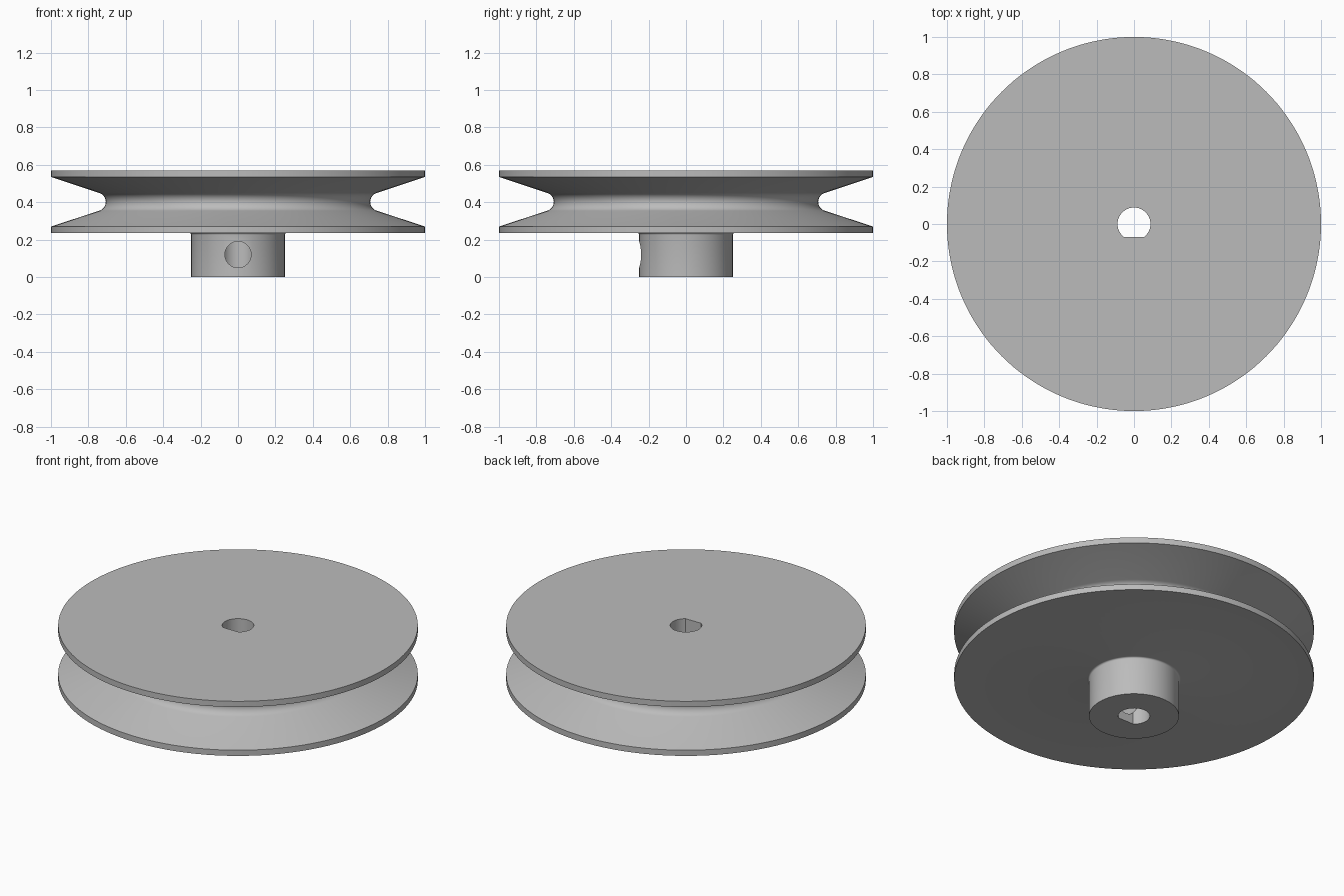
import bpy, bmesh, math
from mathutils import Matrix

cube = bpy.data.objects.get("Cube")
if cube:
    bpy.data.objects.remove(cube)

grey = bpy.data.materials.new("plain_grey")
grey.use_nodes = True
colour = (0.5, 0.5, 0.5, 1)
grey.diffuse_color = colour
grey.node_tree.nodes["Principled BSDF"].inputs["Base Color"].default_value = colour


def make_object(name, bm):
    bmesh.ops.recalc_face_normals(bm, faces=bm.faces)
    mesh = bpy.data.meshes.new(name)
    bm.to_mesh(mesh)
    bm.free()
    mesh.materials.append(grey)
    obj = bpy.data.objects.new(name, mesh)
    bpy.context.collection.objects.link(obj)
    return obj


def arc(cx, cz, r, start, end, steps):
    angles = [math.radians(start + (end - start) * i / steps) for i in range(steps + 1)]
    return [(cx + r * math.cos(a), cz + r * math.sin(a)) for a in angles]


def lathe(name, profile, segments):
    bm = bmesh.new()
    verts = [bm.verts.new((r, 0, z)) for r, z in profile]
    edges = [bm.edges.new(pair) for pair in zip(verts, verts[1:])]
    bmesh.ops.spin(bm, geom=verts + edges, axis=(0, 0, 1), cent=(0, 0, 0),
                   angle=math.tau, steps=segments, use_duplicate=False)
    bmesh.ops.remove_doubles(bm, verts=bm.verts, dist=0.0001)
    return make_object(name, bm)


# Grooved wheel with a filleted hub below
groove = arc(0.757, 0.402, 0.05, 252, 108, 16)
fillet = arc(0.26, 0.225, 0.01, 180, 90, 4)
profile = ([(0, 0), (0.25, 0)] + fillet + [(1, 0.235), (1, 0.27)]
           + groove + [(1, 0.535), (1, 0.57), (0, 0.57)])
pulley = lathe("pulley_wheel", profile, 144)

# Shaft bore: a cylinder with one flat side towards the front
bore_bm = bmesh.new()
bmesh.ops.create_cone(bore_bm, cap_ends=True, segments=64, radius1=0.088,
                      radius2=0.088, depth=2)
cut = bmesh.ops.bisect_plane(
    bore_bm, geom=bore_bm.verts[:] + bore_bm.edges[:] + bore_bm.faces[:],
    plane_co=(0, -0.07, 0), plane_no=(0, -1, 0), clear_outer=True)
bmesh.ops.holes_fill(bore_bm, edges=[e for e in bore_bm.edges if e.is_boundary])
bore = make_object("bore_cutter", bore_bm)

# Set screw hole from the front of the hub into the bore
screw_bm = bmesh.new()
bmesh.ops.create_cone(
    screw_bm, cap_ends=True, segments=48, radius1=0.07, radius2=0.07, depth=0.4,
    matrix=Matrix.Translation((0, -0.2, 0.12)) @ Matrix.Rotation(math.pi / 2, 4, "X"))
screw_hole = make_object("screw_hole_cutter", screw_bm)

bpy.context.view_layer.objects.active = pulley
for cutter in (bore, screw_hole):
    mod = pulley.modifiers.new(cutter.name, "BOOLEAN")
    mod.operation = "DIFFERENCE"
    mod.solver = "EXACT"
    mod.object = cutter
    bpy.ops.object.modifier_apply(modifier=mod.name)
    bpy.data.objects.remove(cutter)

bpy.ops.object.select_all(action="DESELECT")
pulley.select_set(True)
bpy.ops.object.shade_smooth_by_angle(angle=math.radians(30))
